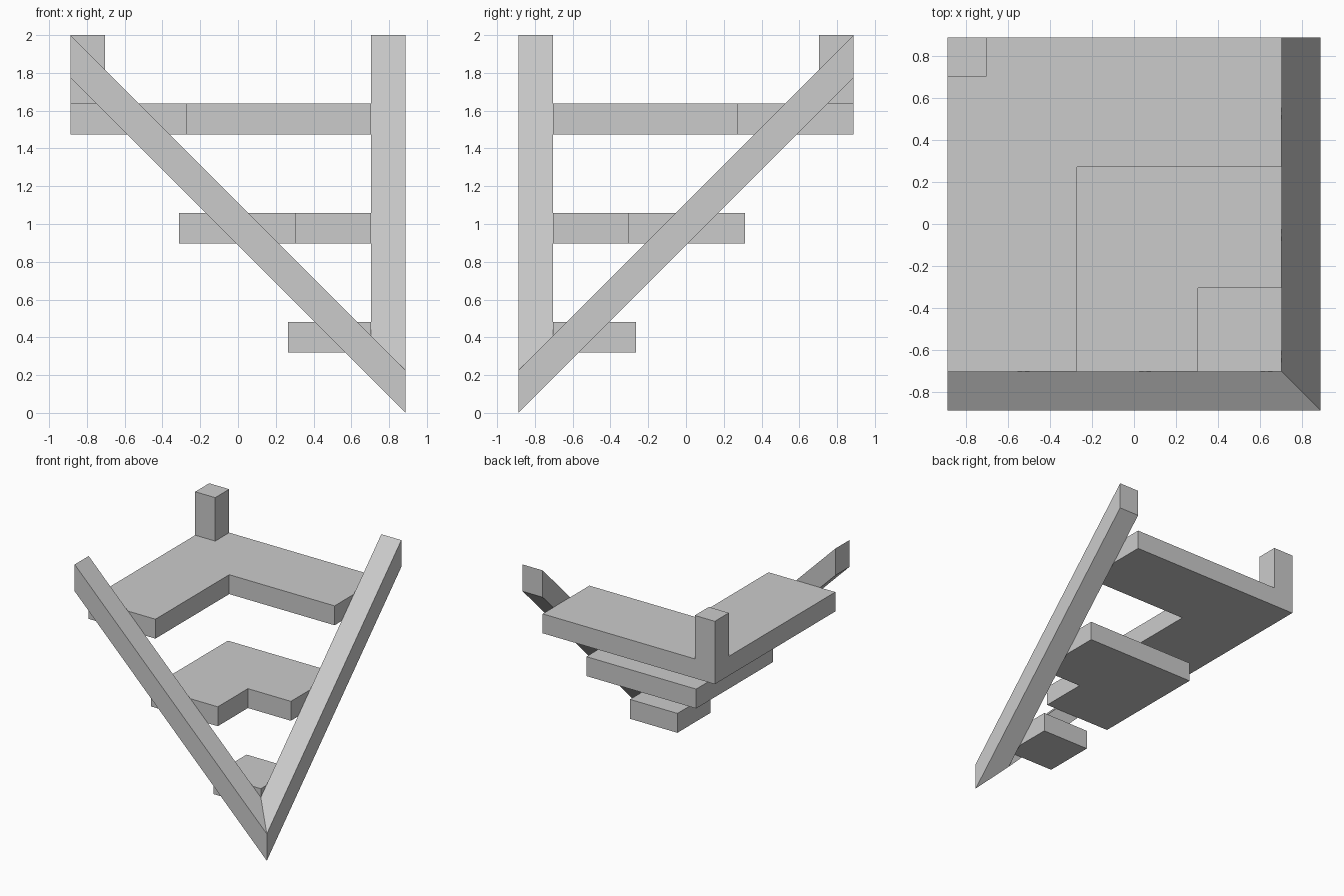
import bpy, bmesh

if "Cube" in bpy.data.objects:
    bpy.data.objects.remove(bpy.data.objects["Cube"])

H = 0.888      # half width of the whole unit
IN = 0.703     # inner face of the rails
ARM = 0.617    # depth of the shelf arms
THICK = 0.162  # shelf thickness


def prism(name, outline, low, height):
    """Closed solid over an xy outline; low(x, y) gives the underside height."""
    bm = bmesh.new()
    bottom = [bm.verts.new((x, y, low(x, y))) for x, y in outline]
    top = [bm.verts.new((x, y, low(x, y) + height)) for x, y in outline]
    bm.faces.new(bottom)
    bm.faces.new(top)
    n = len(outline)
    for i in range(n):
        j = (i + 1) % n
        bm.faces.new((bottom[i], bottom[j], top[j], top[i]))
    bmesh.ops.recalc_face_normals(bm, faces=bm.faces)
    mesh = bpy.data.meshes.new(name)
    bm.to_mesh(mesh)
    bm.free()
    obj = bpy.data.objects.new(name, mesh)
    bpy.context.collection.objects.link(obj)
    return obj


# Two sloping rails, mitred where they meet at the front right corner
rail = [(H, -H), (-H, -H), (-H, -IN), (IN, -IN)]
prism("front_rail", rail, lambda x, y: H - x, 2 - 2 * H)
prism("side_rail", [(-y, -x) for x, y in rail], lambda x, y: H + y, 2 - 2 * H)

# Three corner shelves, L-shaped where the arms leave a gap
for i, name in enumerate(("top_shelf", "middle_shelf", "bottom_shelf")):
    a = -H + 0.5765 * i
    z = 1.475 - 0.5775 * i
    b = a + ARM
    outline = [(a, -a), (a, -IN), (IN, -IN), (IN, -a)]
    if b < IN:
        outline[2:3] = [(b, -IN), (b, -b), (IN, -b)]
    prism(name, outline, lambda x, y: z, THICK)

# Short post at the back left corner, standing on the top shelf
z_post = 1.475 + THICK
prism("corner_post", [(-H, H), (-H, IN), (-IN, IN), (-IN, H)],
      lambda x, y: z_post, 2 - z_post)
